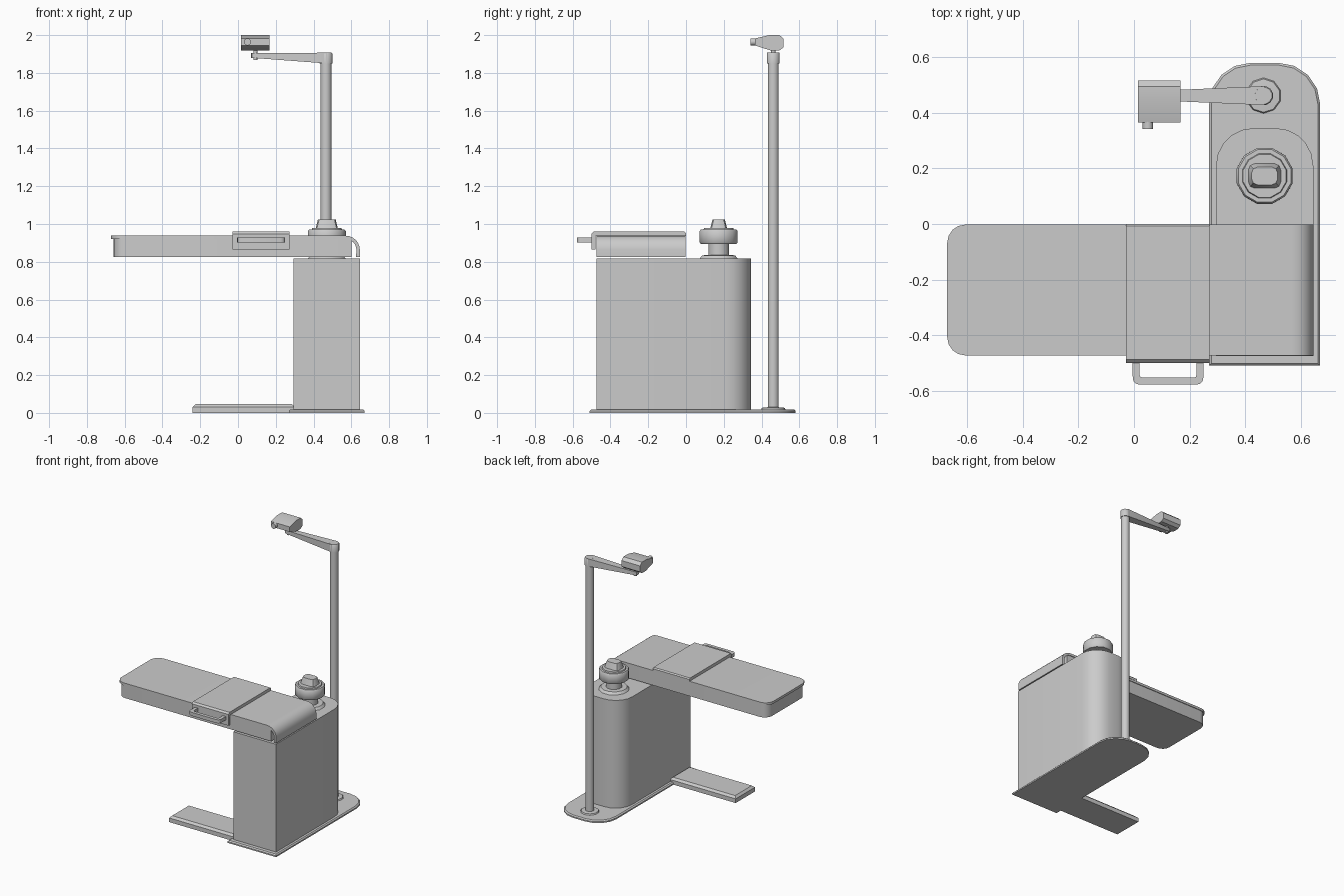
import bpy, bmesh, math
from mathutils import Matrix, Vector

cube = bpy.data.objects.get("Cube")
if cube:
    bpy.data.objects.remove(cube)

grey = bpy.data.materials.new("light_grey")
grey.use_nodes = True
COLOUR = (0.6, 0.6, 0.6, 1)
grey.diffuse_color = COLOUR
grey.node_tree.nodes["Principled BSDF"].inputs["Base Color"].default_value = COLOUR


def finish(name, bm, smooth=35):
    bmesh.ops.recalc_face_normals(bm, faces=bm.faces)
    mesh = bpy.data.meshes.new(name)
    bm.to_mesh(mesh)
    bm.free()
    mesh.materials.append(grey)
    obj = bpy.data.objects.new(name, mesh)
    bpy.context.collection.objects.link(obj)
    bpy.ops.object.select_all(action="DESELECT")
    obj.select_set(True)
    bpy.context.view_layer.objects.active = obj
    bpy.ops.object.shade_smooth_by_angle(angle=math.radians(smooth))
    return obj


def prism(points, axis, lo, hi):
    """Extrude a 2D outline along an axis; the outline uses the other two axes in order."""
    bm = bmesh.new()
    place = {"x": lambda a, b: (lo, a, b), "y": lambda a, b: (a, lo, b),
             "z": lambda a, b: (a, b, lo)}[axis]
    face = bm.faces.new([bm.verts.new(place(a, b)) for a, b in points])
    step = Vector([hi - lo if axis == c else 0 for c in "xyz"])
    new = bmesh.ops.extrude_face_region(bm, geom=[face])["geom"]
    bmesh.ops.translate(bm, vec=step, verts=[v for v in new if isinstance(v, bmesh.types.BMVert)])
    return bm


def rect(x0, x1, y0, y1):
    return [(x0, y0), (x1, y0), (x1, y1), (x0, y1)]


def round_edges(bm, rule, width, segments):
    """Bevel every edge whose two ends both satisfy the rule."""
    edges = [e for e in bm.edges if all(rule(v.co) for v in e.verts)]
    bmesh.ops.bevel(bm, geom=edges, offset=width, segments=segments, profile=0.5,
                    affect="EDGES", clamp_overlap=True)


def round_upright(bm, rule, width, segments):
    edges = [e for e in bm.edges if abs(e.verts[0].co.z - e.verts[1].co.z) > 0.005
             and all(rule(v.co) for v in e.verts)]
    bmesh.ops.bevel(bm, geom=edges, offset=width, segments=segments, profile=0.5, affect="EDGES")


def lathe(name, centre, profile, sides):
    bm = bmesh.new()
    rings = []
    for r, z in profile:
        rings.append([bm.verts.new((centre[0] + r * math.cos(math.tau * (i + 0.5) / sides),
                                    centre[1] + r * math.sin(math.tau * (i + 0.5) / sides), z))
                      for i in range(sides)])
    for low, high in zip(rings, rings[1:]):
        for i in range(sides):
            j = (i + 1) % sides
            bm.faces.new((low[i], low[j], high[j], high[i]))
    bm.faces.new(rings[0])
    bm.faces.new(rings[-1])
    return finish(name, bm, 46)


# Floor plate with rounded back and thin chamfered rim
bm = prism(rect(0.27, 0.67, -0.51, 0.58), "z", 0, 0.018)
round_upright(bm, lambda c: c.y > 0.5, 0.15, 4)
round_edges(bm, lambda c: c.z > 0.01, 0.008, 1)
finish("floor_plate", bm)

# Cabinet column with rounded back
bm = prism(rect(0.295, 0.645, -0.475, 0.345), "z", 0.015, 0.817)
round_upright(bm, lambda c: c.y > 0.3, 0.135, 5)
finish("column", bm)

# Foot rest with chamfered top
bm = prism(rect(-0.24, 0.3, -0.465, -0.24), "z", 0, 0.046)
round_edges(bm, lambda c: c.z > 0.04, 0.015, 1)
finish("foot_rest", bm, 20)

# Table tray under the lid
bm = prism(rect(-0.66, 0.6, -0.468, -0.007), "z", 0.825, 0.925)
round_upright(bm, lambda c: c.x < 0, 0.06, 4)
finish("table_tray", bm)

# Table lid that rolls down over the right-hand end
def arc(cx, cz, r, start, end, count=7):
    angles = [math.radians(start + (end - start) * i / (count - 1)) for i in range(count)]
    return [(cx + r * math.cos(a), cz + r * math.sin(a)) for a in angles]

outline = ([(-0.672, 0.92), (-0.672, 0.938)] + arc(0.57, 0.863, 0.075, 90, 0)
           + [(0.645, 0.825), (0.625, 0.825)] + arc(0.57, 0.863, 0.057, 0, 90))
bm = prism(outline, "y", -0.473, -0.002)
round_upright(bm, lambda c: c.x < -0.6, 0.065, 4)
finish("table_lid", bm)

# Sliding top panel with turned-down front
outline = [(-0.5, 0.865), (-0.5, 0.948), (-0.488, 0.96), (-0.008, 0.96), (0, 0.952),
           (0, 0.936), (-0.48, 0.936), (-0.48, 0.865)]
finish("sliding_panel", prism(outline, "x", -0.028, 0.272))

# Pull handle
outline = [(-0.005, -0.495), (-0.005, -0.578), (0.25, -0.578), (0.25, -0.495),
           (0.225, -0.495), (0.225, -0.553), (0.02, -0.553), (0.02, -0.495)]
bm = prism(outline, "z", 0.902, 0.928)
round_upright(bm, lambda c: c.y < -0.57, 0.025, 3)
round_upright(bm, lambda c: -0.56 < c.y < -0.55, 0.01, 2)
finish("pull_handle", bm)

# Turret behind the table
TURRET = (0.47, 0.173)
lathe("turret_foot", TURRET, [(0.105, 0.816), (0.09, 0.834), (0.056, 0.836)], 12)
lathe("turret_stem", TURRET, [(0.056, 0.83), (0.056, 0.9)], 12)
lathe("turret_collar", TURRET, [(0.098, 0.895), (0.104, 0.902), (0.104, 0.962), (0.098, 0.97),
                                (0.083, 0.97), (0.08, 0.978)], 12)
bm = prism(rect(0.411, 0.529, 0.128, 0.218), "z", 0.975, 1.024)
for v in bm.verts:
    if v.co.z > 1:
        v.co.x = TURRET[0] + (v.co.x - TURRET[0]) * 0.8
        v.co.y = TURRET[1] + (v.co.y - TURRET[1]) * 0.72
round_upright(bm, lambda c: True, 0.022, 2)
finish("turret_cap", bm)

# Lamp post
POST = (0.466, 0.462)
lathe("post_foot", POST, [(0.065, 0.016), (0.06, 0.027), (0.03, 0.03)], 10)
lathe("lamp_post", POST, [(0.03, 0.02), (0.03, 1.86)], 12)
lathe("post_cap", POST, [(0.035, 1.85), (0.035, 1.902), (0.031, 1.907)], 12)

# Tapering lamp arm
bm = prism([(0.07, 1.88), (0.07, 1.904), (0.47, 1.907), (0.47, 1.85)], "y", -1, 1)
for v in bm.verts:
    half = 0.017 if v.co.x < 0.2 else 0.034
    v.co.y = POST[1] + half * v.co.y
round_upright(bm, lambda c: c.x < 0.2, 0.012, 2)
finish("lamp_arm", bm)
lathe("lamp_pivot", (0.092, 0.462), [(0.012, 1.868), (0.012, 1.93)], 8)

# Lamp head and its front knob
outline = [(0.365, 1.945), (0.365, 1.982), (0.44, 2.0), (0.495, 2.0), (0.517, 1.98),
           (0.517, 1.936), (0.495, 1.919), (0.45, 1.918)]
finish("lamp_head", prism(outline, "x", 0.015, 0.168))
bm = bmesh.new()
bmesh.ops.create_cone(bm, cap_ends=True, segments=12, radius1=0.019, radius2=0.019, depth=0.035,
                      matrix=Matrix.Translation((0.05, 0.36, 1.964)) @ Matrix.Rotation(math.pi / 2, 4, "X"))
finish("lamp_knob", bm)
